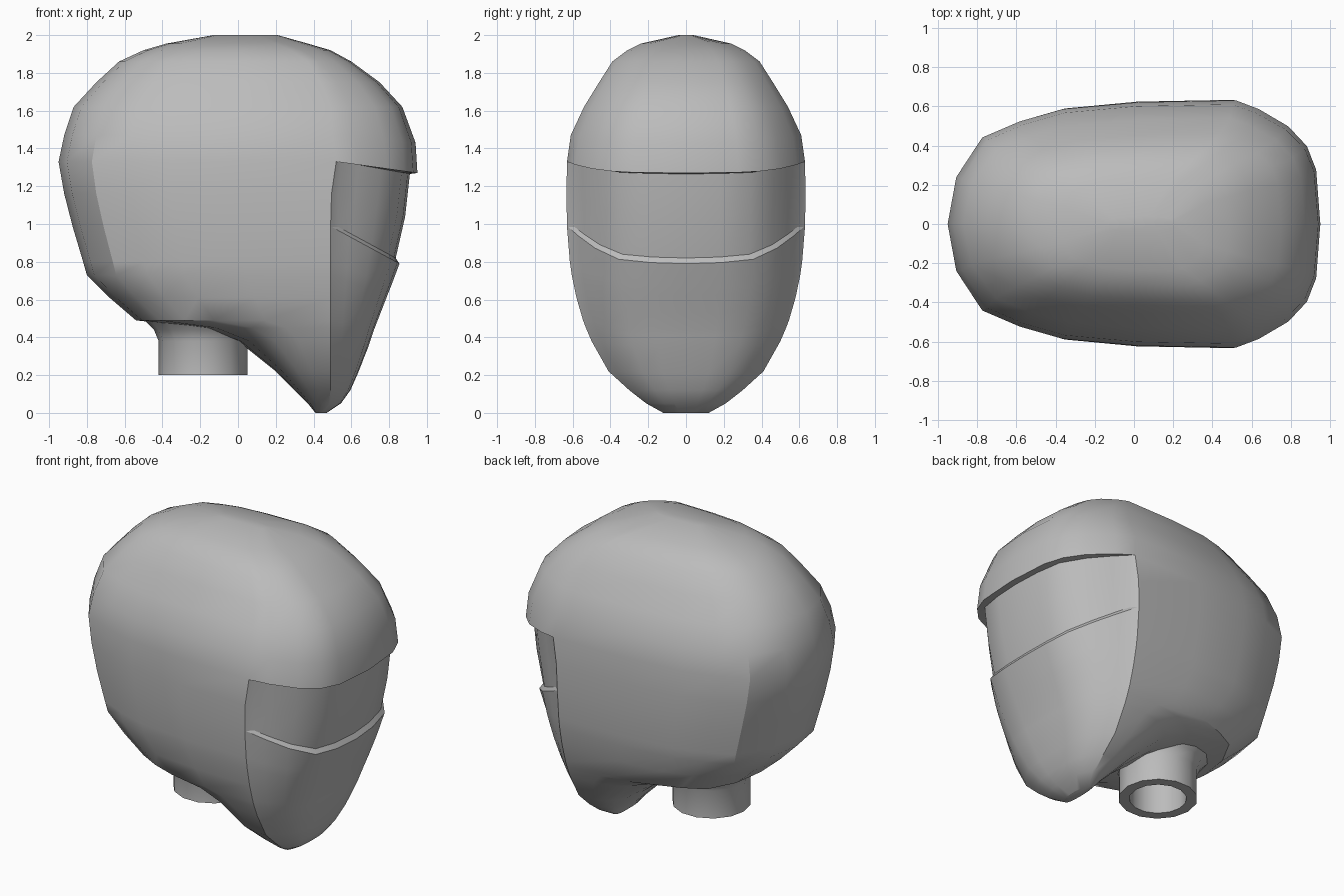
import bpy, bmesh, math

cube = bpy.data.objects.get("Cube")
if cube:
    bpy.data.objects.remove(cube, do_unlink=True)

grey = bpy.data.materials.new("helmet grey")
grey.use_nodes = True
tone = (0.5, 0.5, 0.5, 1)
grey.diffuse_color = tone
grey.node_tree.nodes["Principled BSDF"].inputs["Base Color"].default_value = tone


def finish(name, bm, angle):
    bmesh.ops.remove_doubles(bm, verts=bm.verts, dist=0.0005)
    bmesh.ops.recalc_face_normals(bm, faces=bm.faces)
    mesh = bpy.data.meshes.new(name)
    bm.to_mesh(mesh)
    bm.free()
    mesh.materials.append(grey)
    ob = bpy.data.objects.new(name, mesh)
    bpy.context.collection.objects.link(ob)
    bpy.ops.object.select_all(action="DESELECT")
    bpy.context.view_layer.objects.active = ob
    ob.select_set(True)
    bpy.ops.object.shade_smooth_by_angle(angle=math.radians(angle))
    return ob


def bridge(bm, a, b):
    n = len(a)
    for i in range(n):
        j = (i + 1) % n
        bm.faces.new((a[i], a[j], b[j], b[i]))


# Half outlines: fraction of length, fraction of half width
BACK = [(0, 0), (.03, .38), (.12, .70), (.25, .83), (.4, .93), (.66, .985), (1, 1)]
BROW = [(.27, .93), (.62, .79), (.84, .63), (.95, .44), (1, 0)]
FACE = [(.25, .91), (.58, .77), (.88, .57), (.97, .3), (1, 0)]


def ring(bm, z, back, joint, front, width, dip=0, inset=0, face=False):
    """Horizontal slice; the part ahead of the joint sinks by dip."""
    half = [(back + t * (joint - back), w * width, z) for t, w in BACK]
    start, wide = joint + inset, width - inset
    half.append((start, wide, z))
    for t, w in (FACE if face else BROW):
        half.append((start + t * (front - start), w * wide, z + t * dip))
    mirrored = [(x, -y, h) for x, y, h in half[-2:0:-1]]
    return [bm.verts.new(p) for p in half + mirrored]


# Helmet: dome, brow edge, recessed visor, lip, chin
slices = [
    (2.0, -.13, .08, .21, .04),
    (1.955, -.38, .2, .37, .24),
    (1.92, -.50, .28, .49, .31),
    (1.86, -.63, .37, .60, .39),
    (1.75, -.75, .44, .75, .46),
    (1.62, -.87, .49, .87, .54),
    (1.47, -.92, .5, .94, .61, -.04),
    (1.33, -.95, .52, .95, .63, -.06),
    (1.33, -.95, .52, .91, .63, -.065, .025, True),
    (1.16, -.92, .495, .885, .633, -.12, .035, True),
    (.985, -.875, .49, .835, .63, -.165, .04, True),
    (.985, -.875, .49, .855, .63, -.195, .005, True),
    (.80, -.82, .49, .81, .615, -.13, .01, True),
    (.73, -.80, .49, .79, .605, -.11, .01, True),
    (.61, -.68, .49, .755, .58, -.08, .01, True),
    (.49, -.54, .49, .72, .545, -.05, .01, True),
    (.45, -.20, .49, .71, .53, -.04, .01, True),
    (.38, .0, .49, .69, .50, -.03, .01, True),
    (.22, .2, .49, .635, .41, -.01, .01, True),
    (.12, .3, .49, .595, .30, 0, .01, True),
    (.05, .37, .48, .545, .21, 0, .01, True),
    (.0, .41, .44, .47, .12, 0, .005, True),
]
bm = bmesh.new()
rings = [ring(bm, *s) for s in slices]
for upper, lower in zip(rings, rings[1:]):
    bridge(bm, upper, lower)
bm.faces.new(rings[0])
bm.faces.new(rings[-1][::-1])
finish("helmet_shell", bm, 32)

# Neck: hollow collar with a flared top
bm = bmesh.new()
SIDES = 14
collar = [(.17, .46), (.17, .2), (.235, .2), (.235, .38), (.26, .44), (.32, .5)]
loops = []
for r, z in collar:
    loops.append([bm.verts.new((-.185 + r * math.cos(k * math.tau / SIDES),
                                r * math.sin(k * math.tau / SIDES), z))
                  for k in range(SIDES)])
for a, b in zip(loops, loops[1:]):
    bridge(bm, a, b)
bm.faces.new(loops[0])
finish("neck_collar", bm, 35)
